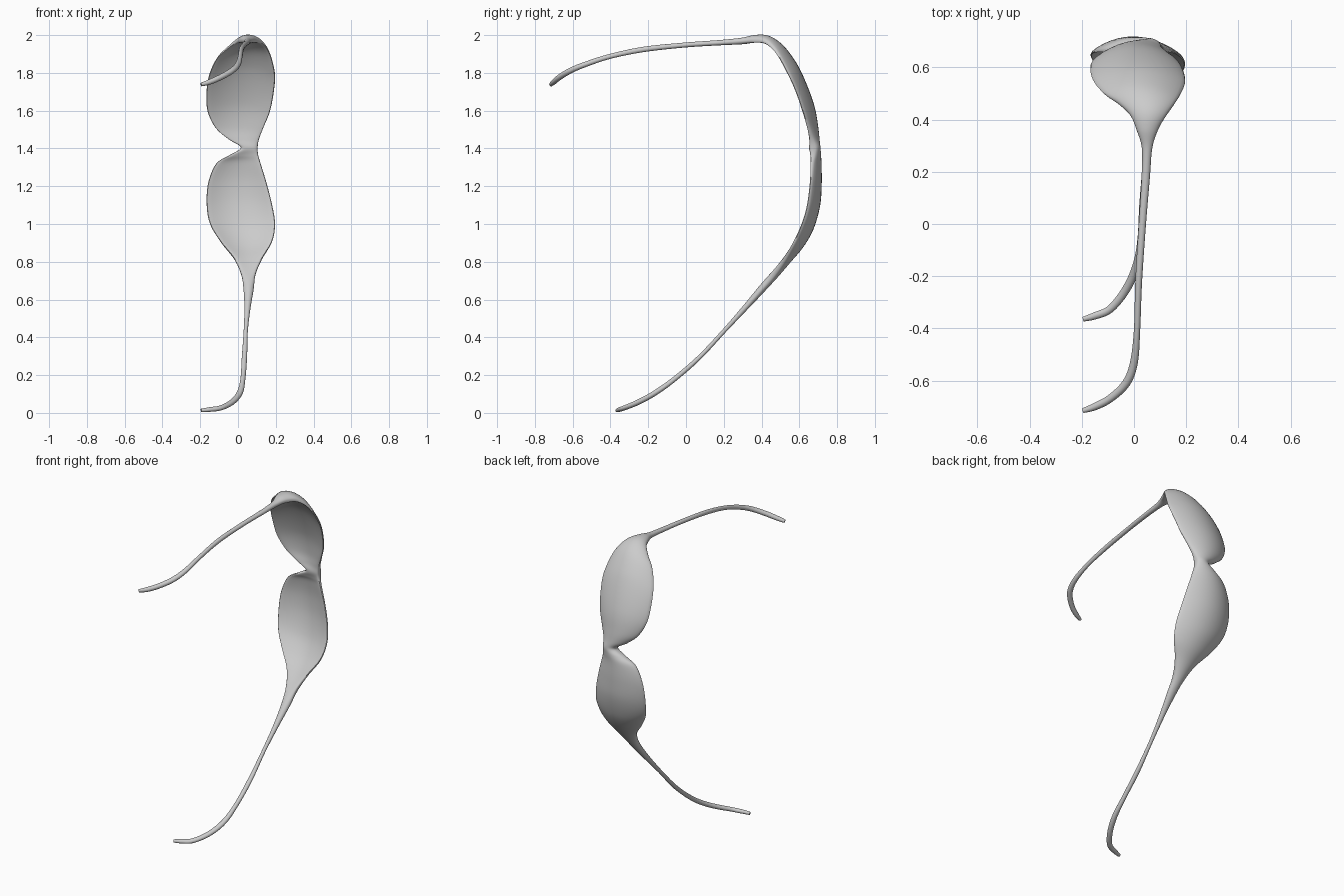
import bpy, bmesh, math
from mathutils import Vector

if "Cube" in bpy.data.objects:
    bpy.data.objects.remove(bpy.data.objects["Cube"])

# Stations along the frame: centre x, y, z, half width, half thickness
upper_arm = [
    (-0.195, -0.715, 1.738, .009, .010), (-0.15, -0.70, 1.752, .014, .014),
    (-0.09, -0.668, 1.778, .015, .015), (-0.03, -0.61, 1.813, .016, .015),
    (0.0, -0.53, 1.846, .015, .014), (0.012, -0.40, 1.888, .012, .013),
    (0.018, -0.22, 1.925, .013, .014), (0.032, 0.0, 1.948, .014, .013),
    (0.045, 0.18, 1.96, .016, .014), (0.05, 0.29, 1.968, .020, .017),
]
lower_arm = [
    (0.056, 0.40, 0.655, .027, .020), (0.05, 0.31, 0.553, .016, .015),
    (0.041, 0.20, 0.432, .011, .011), (0.034, 0.07, 0.293, .014, .012),
    (0.026, -0.06, 0.18, .013, .013), (0.01, -0.16, 0.108, .016, .014),
    (-0.03, -0.25, 0.058, .016, .014), (-0.09, -0.325, 0.027, .015, .013),
    (-0.15, -0.352, 0.018, .014, .012), (-0.195, -0.365, 0.013, .009, .009),
]
# Lens stations: y, z, left x, right x, half thickness
lens_band = [
    (.36, 1.976, .010, .092, .020), (.42, 1.972, -.015, .125, .020),
    (.47, 1.942, -.058, .155, .018), (.515, 1.89, -.112, .178, .015),
    (.568, 1.80, -.153, .196, .014), (.612, 1.70, -.167, .188, .014),
    (.645, 1.60, -.160, .168, .015), (.665, 1.51, -.117, .133, .018),
    (.673, 1.45, -.050, .111, .024), (.677, 1.405, .015, .104, .030),
    (.680, 1.365, -.045, .107, .026), (.682, 1.32, -.115, .120, .019),
    (.682, 1.22, -.157, .150, .014), (.670, 1.10, -.166, .180, .014),
    (.639, 0.99, -.148, .196, .014), (.590, 0.895, -.092, .180, .016),
    (.528, 0.81, -.020, .127, .019), (.465, 0.732, .017, .093, .021),
]
lens = [((l + r) / 2, y, z, (r - l) / 2, t) for y, z, l, r, t in lens_band]
stations = upper_arm + lens + lower_arm
first, last = len(upper_arm), len(upper_arm) + len(lens)


def spline(a, b, c, d, t):
    """Smooth blend from b to c."""
    return [.5 * (2*q + (r-p)*t + (2*p-5*q+4*r-s)*t*t + (3*q-p-3*r+s)*t**3)
            for p, q, r, s in zip(a, b, c, d)]


STEPS, SIDES = 6, 32
rows = []
n = len(stations)
for i in range(n - 1):
    four = [stations[min(max(i + k, 0), n - 1)] for k in (-1, 0, 1, 2)]
    for k in range(STEPS):
        rows.append((i + k / STEPS, spline(*four, k / STEPS)))
rows.append((n - 1, stations[-1]))

bm = bmesh.new()
rings = []
X = Vector((1, 0, 0))
for j, (pos, (x, y, z, w, th)) in enumerate(rows):
    centre = Vector((x, y, z))
    before = Vector(rows[max(j - 1, 0)][1][:3])
    after = Vector(rows[min(j + 1, len(rows) - 1)][1][:3])
    tangent = (after - before).normalized()
    out = X.cross(tangent).normalized()       # away from the wearer
    if out.dot(centre - Vector((0, 0, 1))) < 0:
        out.negate()
    # arms follow their bend, the lens band stays level
    side = tangent.cross(out).normalized()
    if side.x < 0:
        side.negate()
    blend = min(max(min(pos - first + 1, last - pos), 0), 1)
    side = side.lerp(X, blend).normalized()
    dish = .052 * blend * min(w / .17, 1) ** 1.3
    ring = []
    for s in range(SIDES):
        a = 2 * math.pi * s / SIDES
        u, v = math.cos(a), math.sin(a)
        power = 1 - .4 * blend
        v = math.copysign(abs(v) ** power, v)
        ring.append(bm.verts.new(centre + side * u * w + out * (v * th + dish * (.5 - u * u))))
    rings.append(ring)

for r0, r1 in zip(rings, rings[1:]):
    for s in range(SIDES):
        t = (s + 1) % SIDES
        bm.faces.new((r0[s], r0[t], r1[t], r1[s]))
bm.faces.new(rings[0])
bm.faces.new(rings[-1])
bmesh.ops.recalc_face_normals(bm, faces=bm.faces)

mesh = bpy.data.meshes.new("glasses_frame")
bm.to_mesh(mesh)
bm.free()
glasses = bpy.data.objects.new("glasses_frame", mesh)
bpy.context.collection.objects.link(glasses)

grey = bpy.data.materials.new("light_grey")
grey.diffuse_color = (.6, .6, .6, 1)
grey.use_nodes = True
grey.node_tree.nodes["Principled BSDF"].inputs["Base Color"].default_value = grey.diffuse_color
mesh.materials.append(grey)

bpy.context.view_layer.objects.active = glasses
glasses.select_set(True)
bpy.ops.object.shade_smooth_by_angle(angle=math.radians(50))
